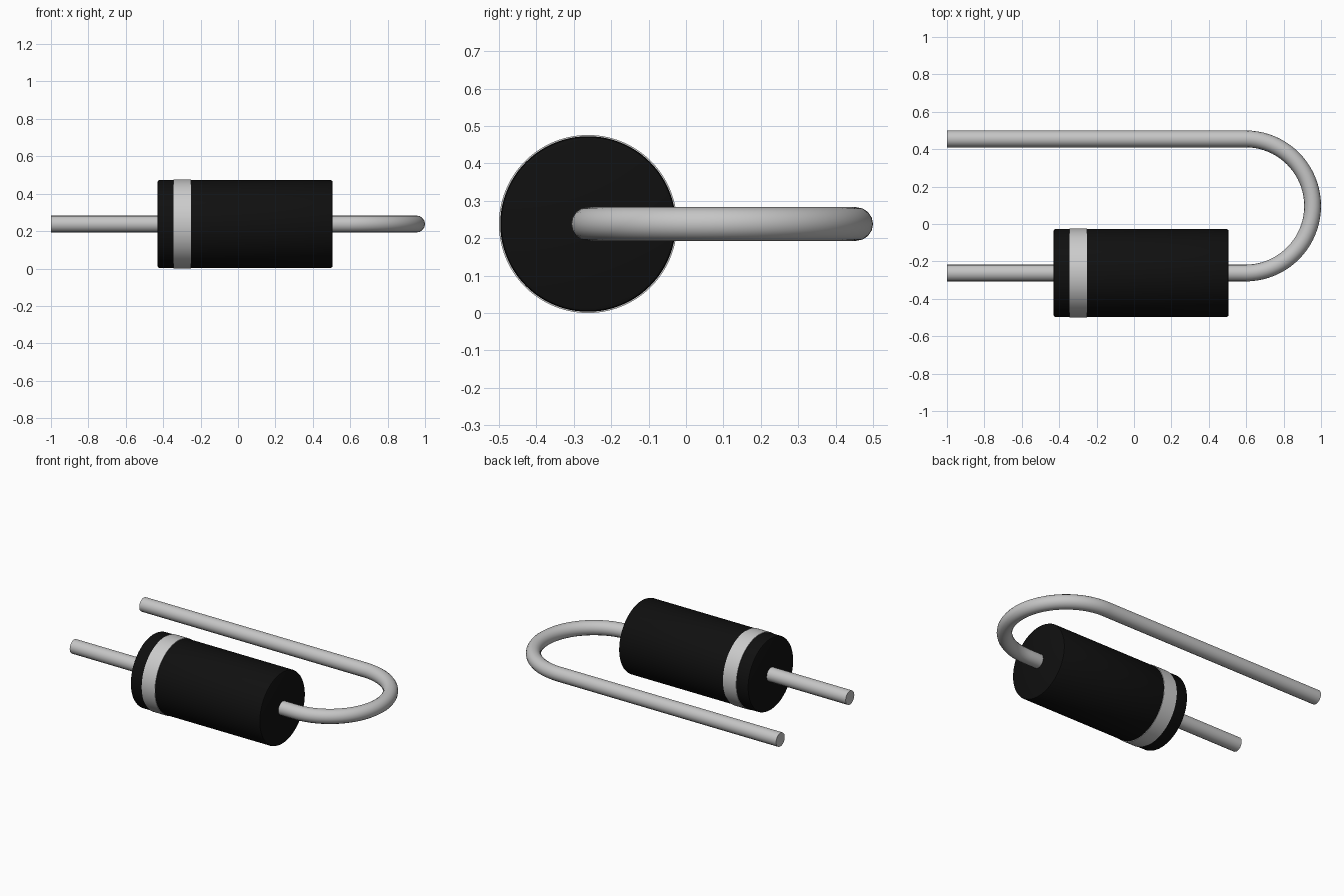
import bpy, bmesh, math

cube = bpy.data.objects.get("Cube")
if cube:
    bpy.data.objects.remove(cube, do_unlink=True)

AXIS_Y, AXIS_Z = -0.262, 0.238      # body axis
WIRE_R, FAR_Y = 0.045, 0.455        # lead radius and returning lead position


def material(name, rgb, rough):
    m = bpy.data.materials.new(name)
    m.use_nodes = True
    m.diffuse_color = (*rgb, 1)
    bsdf = m.node_tree.nodes["Principled BSDF"]
    bsdf.inputs["Base Color"].default_value = (*rgb, 1)
    bsdf.inputs["Roughness"].default_value = rough
    return m


def smooth(obj):
    bpy.ops.object.select_all(action='DESELECT')
    obj.select_set(True)
    bpy.context.view_layer.objects.active = obj
    bpy.ops.object.shade_smooth_by_angle(angle=math.radians(35))


def lathe(name, profile, mat, closed=False, sides=96):
    """Spin (x, radius) points around the body axis."""
    bm = bmesh.new()
    vs = [bm.verts.new((x, 0, r)) for x, r in profile]
    pairs = list(zip(vs, vs[1:])) + ([(vs[-1], vs[0])] if closed else [])
    edges = [bm.edges.new(p) for p in pairs]
    bmesh.ops.spin(bm, geom=vs + edges, cent=(0, 0, 0), axis=(1, 0, 0),
                   angle=math.tau, steps=sides, use_duplicate=False)
    bmesh.ops.remove_doubles(bm, verts=bm.verts, dist=1e-5)
    bmesh.ops.recalc_face_normals(bm, faces=bm.faces)
    me = bpy.data.meshes.new(name)
    bm.to_mesh(me)
    bm.free()
    me.materials.append(mat)
    obj = bpy.data.objects.new(name, me)
    obj.location = (0, AXIS_Y, AXIS_Z)
    bpy.context.collection.objects.link(obj)
    smooth(obj)
    return obj


black = material("black plastic", (0.005, 0.005, 0.005), 0.6)
silver = material("silver band", (0.60, 0.60, 0.60), 0.5)
metal = material("lead metal", (0.56, 0.56, 0.56), 0.5)

# Cylindrical body with softened rims
X0, X1, R, B = -0.43, 0.506, 0.2345, 0.009
lathe("body", [(X0, 0), (X0, R - B), (X0 + B * 0.3, R - B * 0.3), (X0 + B, R),
               (X1 - B, R), (X1 - B * 0.3, R - B * 0.3), (X1, R - B), (X1, 0)], black)

# Polarity band, slightly proud of the body
lathe("polarity_band", [(-0.345, 0.230), (-0.345, 0.238),
                        (-0.25, 0.238), (-0.25, 0.230)], silver, closed=True)

# Wire lead: straight through the body, round a half circle and back
bend_r = (FAR_Y - AXIS_Y) / 2
bend_x, bend_y = 1 - WIRE_R - bend_r, (FAR_Y + AXIS_Y) / 2
path = [(-1, AXIS_Y)]
for i in range(41):
    a = -math.pi / 2 + math.pi * i / 40
    path.append((bend_x + bend_r * math.cos(a), bend_y + bend_r * math.sin(a)))
path.append((-1, FAR_Y))

curve = bpy.data.curves.new("wire_lead", 'CURVE')
curve.dimensions = '3D'
curve.bevel_depth = WIRE_R
curve.bevel_resolution = 6
curve.use_fill_caps = True
spline = curve.splines.new('POLY')
spline.points.add(len(path) - 1)
for p, (x, y) in zip(spline.points, path):
    p.co = (x, y, AXIS_Z, 1)
curve.materials.append(metal)
lead = bpy.data.objects.new("wire_lead", curve)
bpy.context.collection.objects.link(lead)
bpy.ops.object.select_all(action='DESELECT')
lead.select_set(True)
bpy.context.view_layer.objects.active = lead
bpy.ops.object.convert(target='MESH')
lead = bpy.context.view_layer.objects.active

# Weld the end caps so the surface is closed
bm = bmesh.new()
bm.from_mesh(lead.data)
bmesh.ops.remove_doubles(bm, verts=bm.verts, dist=1e-5)
bmesh.ops.recalc_face_normals(bm, faces=bm.faces)
bm.to_mesh(lead.data)
bm.free()
smooth(lead)
